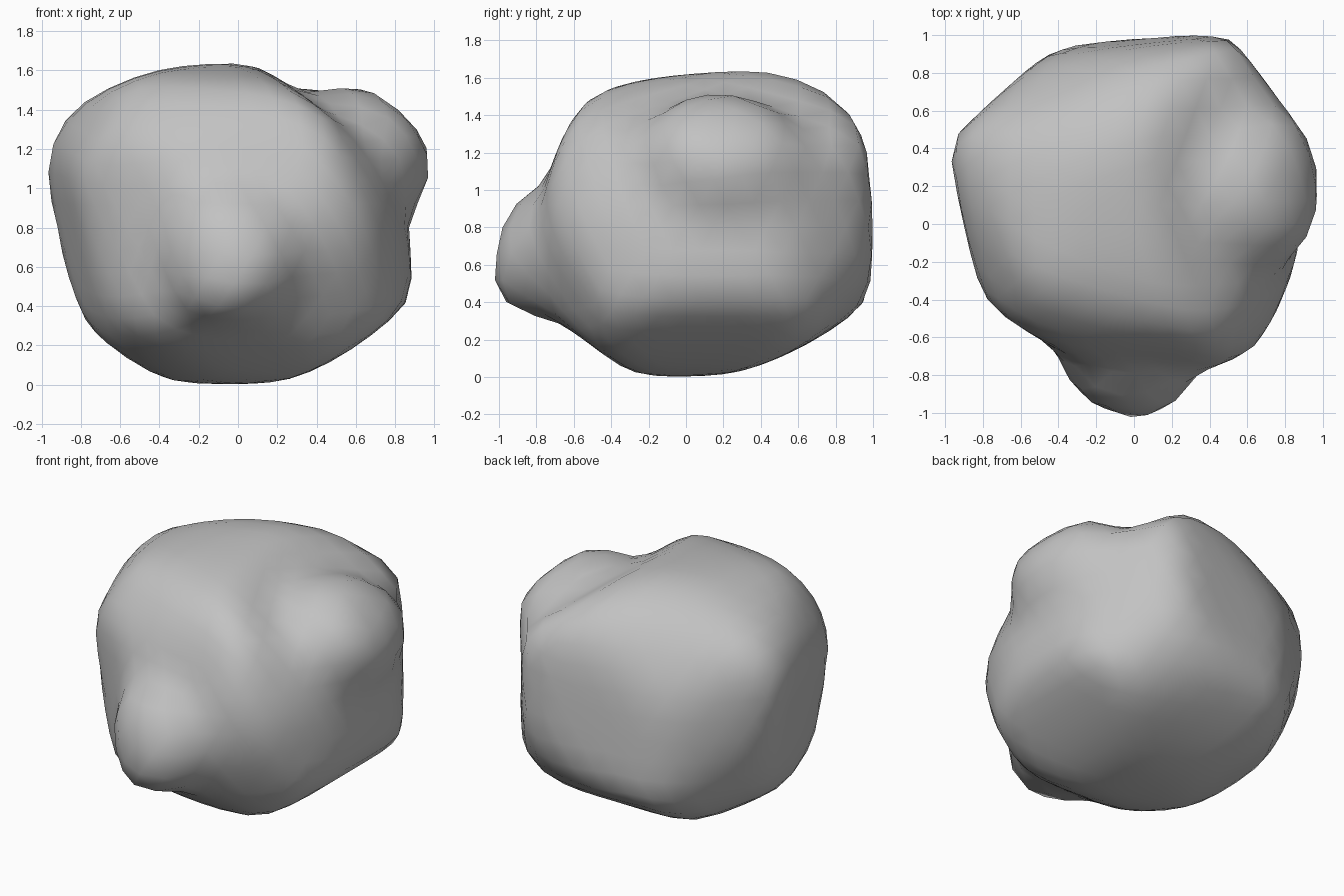
import bpy, bmesh, math
from mathutils import Vector

if "Cube" in bpy.data.objects:
    bpy.data.objects.remove(bpy.data.objects["Cube"], do_unlink=True)

# Worn flats of the boulder: outward direction and distance from its core
FLATS = [
    # crown
    ((0, -.07, 1), .82), ((-.3, .4, .87), .98), ((-.4, 0, .92), .92),
    ((.58, 0, .81), .74), ((0, -.35, .94), .85), ((0, .39, .92), .98),
    # shoulders
    ((-.87, 0, .5), 1.05), ((-.78, -.36, .51), .94), ((0, -.8, .6), .85),
    ((-.27, -.75, .6), .86), ((0, .82, .58), 1.08), ((-.37, .78, .5), 1),
    ((.93, 0, .36), .82), ((.79, -.44, .42), .86),
    # walls
    ((0, -.95, .3), .79), ((-.97, -.2, -.17), .83), ((-.1, 1, .06), .96),
    ((-.67, .74, 0), .99), ((.8, .6, 0), 1.01), ((1, 0, 0), .89),
    ((-.5, -.86, 0), .78), ((.37, -.93, 0), .87), ((.91, -.4, 0), .88),
    ((-.76, -.64, -.14), .85),
    # underside
    ((0, 0, -1), .8), ((-.36, -.36, -.87), .84), ((0, -.6, -.8), .81),
    ((.42, 0, -.91), .83), ((.66, 0, -.75), .87), ((.46, -.79, -.4), .87),
    ((0, .37, -.93), .84), ((0, .61, -.79), .92), ((.34, .78, -.53), 1.04),
    ((-.56, .12, -.82), .87), ((-.77, -.32, -.55), .9), ((-.79, .46, -.4), .97),
]
FLATS = [(Vector(n).normalized(), h) for n, h in FLATS]

# Blunt knobs: direction, height, angular width
FRONT_KNOB = (Vector((-.08, -.98, -.15)).normalized(), .165, .38)
SIDE_KNOB = (Vector((.84, .2, .54)).normalized(), .24, .43)

CORE_HEIGHT = .8
SHARPNESS = 24


def radius(direction):
    """Distance to the rounded flats, raised where a knob stands out."""
    total = sum((max(0, direction.dot(n)) / h) ** SHARPNESS for n, h in FLATS)
    r = total ** (-1 / SHARPNESS)
    for n, height, width in (FRONT_KNOB, SIDE_KNOB):
        r += height * math.exp(-(direction.angle(n) / width) ** 4)
    return r


# Boulder: a ball pushed out to the flats and knobs
bm = bmesh.new()
bmesh.ops.create_icosphere(bm, subdivisions=4, radius=1)
for v in bm.verts:
    direction = v.co.normalized()
    v.co = direction * radius(direction) + Vector((0, 0, CORE_HEIGHT))
for f in bm.faces:
    f.smooth = True

mesh = bpy.data.meshes.new("boulder")
bm.to_mesh(mesh)
bm.free()
boulder = bpy.data.objects.new("boulder", mesh)
bpy.context.collection.objects.link(boulder)

# Stone colour
stone = bpy.data.materials.new("grey stone")
stone.use_nodes = True
grey = (.54, .54, .54, 1)
stone.diffuse_color = grey
stone.node_tree.nodes["Principled BSDF"].inputs["Base Color"].default_value = grey
mesh.materials.append(stone)
